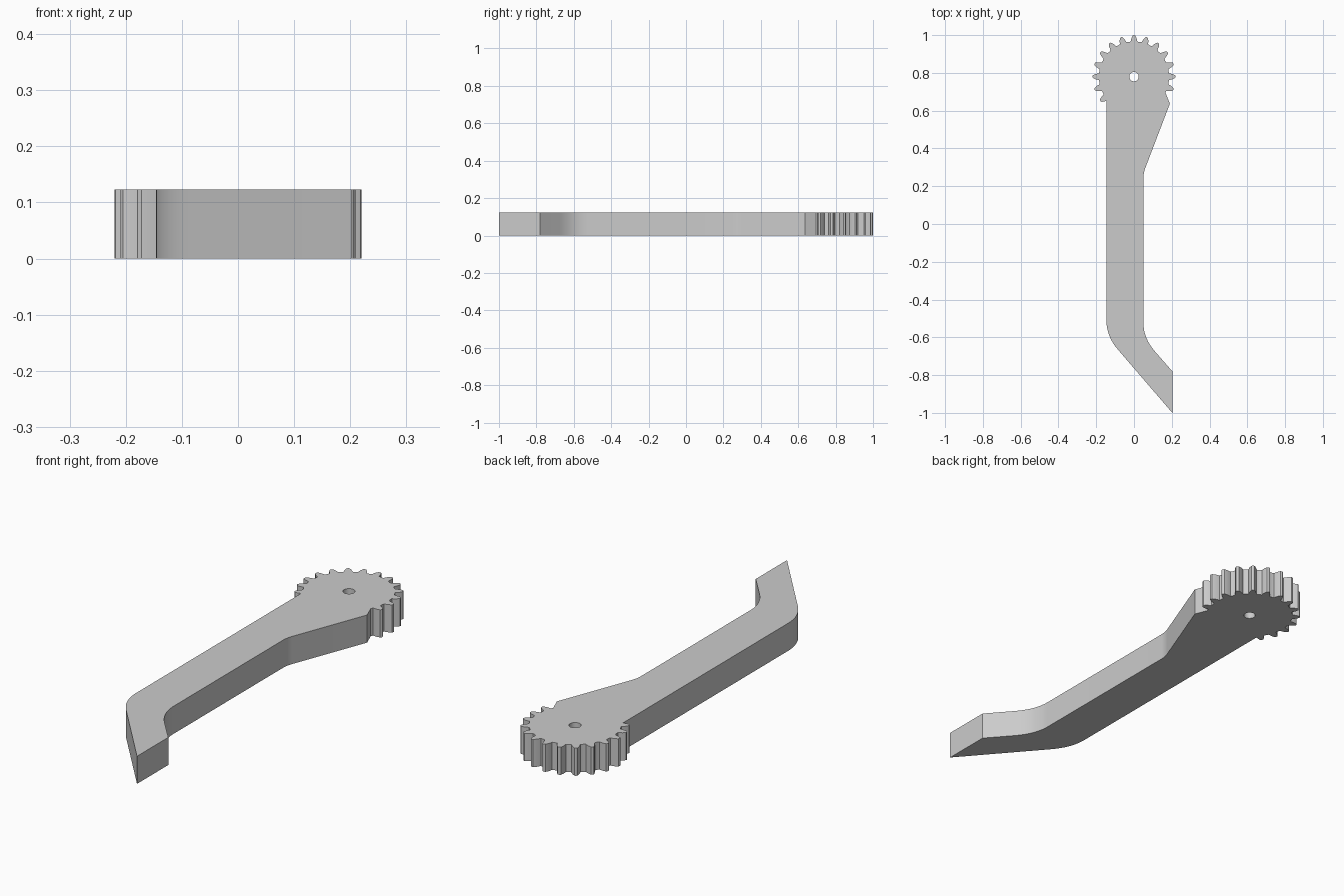
import bpy, bmesh
from math import sin, cos, radians
from mathutils import Vector

cube = bpy.data.objects.get("Cube")
if cube:
    bpy.data.objects.remove(cube, do_unlink=True)

HEIGHT = 0.123
CENTRE = Vector((0, 0.78))
TEETH = 20
PITCH = 360 / TEETH


def polar(radius, degrees):
    a = radians(degrees)
    return CENTRE + Vector((cos(a), sin(a))) * radius


def bend(start, corner, end, steps=8):
    """Rounded corner as a quadratic curve."""
    a, b, c = Vector(start), Vector(corner), Vector(end)
    return [a.lerp(b, i / steps).lerp(b.lerp(c, i / steps), i / steps)
            for i in range(steps + 1)]


# Gear teeth, anticlockwise from the right shoulder to the left edge of the arm
half_tooth = [(5.5, 0.187), (3.8, 0.205), (1.8, 0.218)]
tooth = [(-a, r) for a, r in half_tooth] + [(0, 0.22)] + half_tooth[::-1]
outline = [polar(0.187, -1.5 * PITCH)]
for k in range(-1, 13):
    outline += [polar(r, k * PITCH + a) for a, r in tooth]
    outline.append(polar(0.185, (k + 0.5) * PITCH))
del outline[-2:]

# Arm: left edge, bent foot, inner bend and flared shoulder
outline.append(Vector((-0.146, 0.652)))
outline += bend((-0.146, -0.51), (-0.146, -0.595), (-0.085, -0.665))
outline += [Vector((0.203, -1.0)), Vector((0.203, -0.78))]
outline += bend((0.112, -0.676), (0.05, -0.605), (0.05, -0.525))
outline += bend((0.05, 0.245), (0.05, 0.27), (0.06, 0.297))
outline.append(Vector((0.19, 0.637)))

# Pivot hole
hole = [polar(0.025, i * 15) for i in range(24)]

bm = bmesh.new()
edges = []
for loop in (outline, hole):
    verts = [bm.verts.new((p.x, p.y, 0)) for p in loop]
    edges += [bm.edges.new((v, verts[i - 1])) for i, v in enumerate(verts)]
bmesh.ops.triangle_fill(bm, edges=edges, use_beauty=True)
grown = bmesh.ops.extrude_face_region(bm, geom=bm.faces[:], use_keep_orig=True)
top = [g for g in grown["geom"] if isinstance(g, bmesh.types.BMVert)]
bmesh.ops.translate(bm, verts=top, vec=(0, 0, HEIGHT))
bmesh.ops.recalc_face_normals(bm, faces=bm.faces[:])

mesh = bpy.data.meshes.new("geared_lever")
bm.to_mesh(mesh)
bm.free()
lever = bpy.data.objects.new("geared_lever", mesh)
bpy.context.collection.objects.link(lever)

# Plain grey finish
grey = bpy.data.materials.new("light_grey")
grey.use_nodes = True
grey.diffuse_color = (0.6, 0.6, 0.6, 1)
grey.node_tree.nodes["Principled BSDF"].inputs["Base Color"].default_value = (0.6, 0.6, 0.6, 1)
mesh.materials.append(grey)

bpy.context.view_layer.objects.active = lever
lever.select_set(True)
bpy.ops.object.shade_smooth_by_angle(angle=radians(25))
